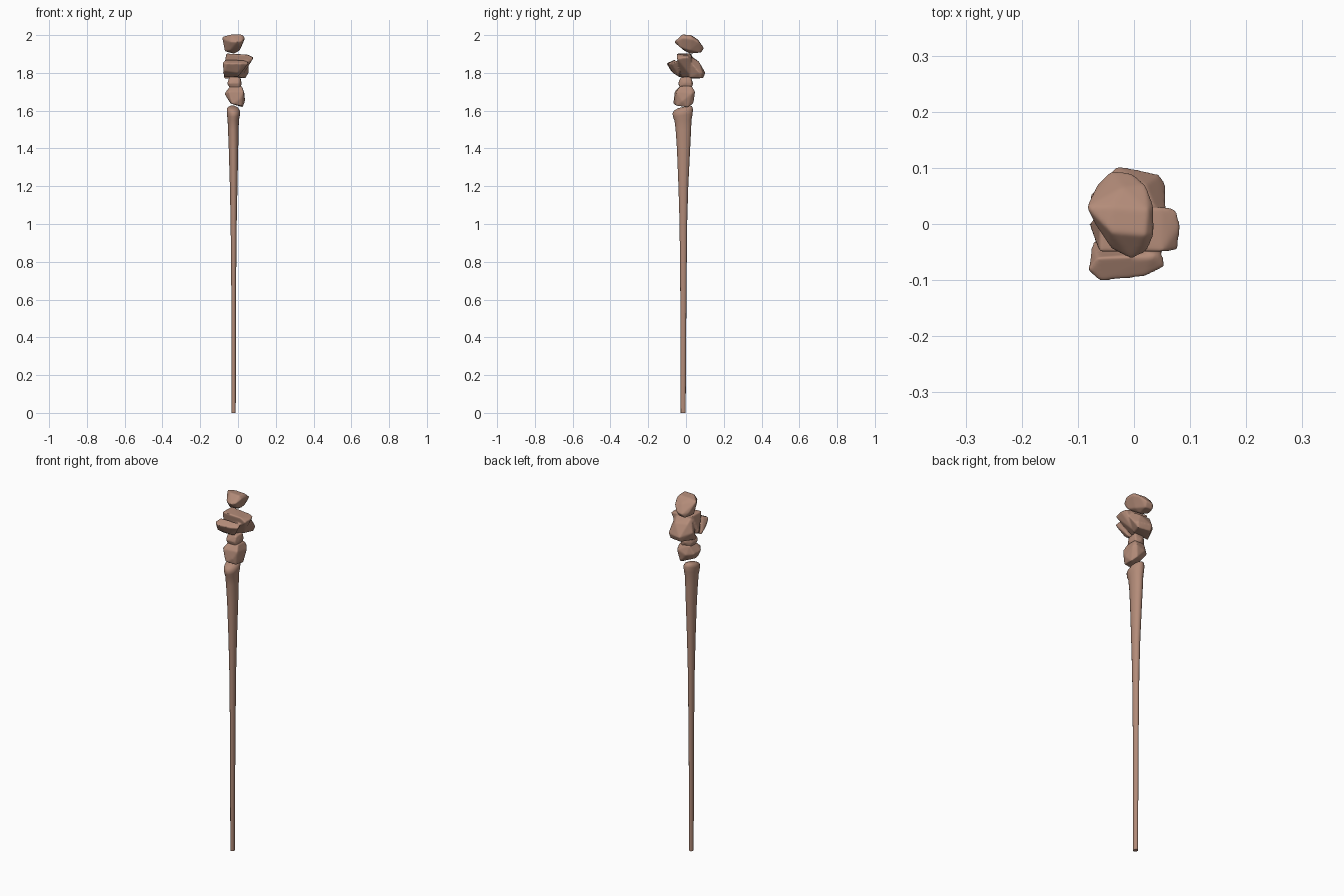
import bpy, bmesh, math

mat = bpy.data.materials.new("dry bone brown")
mat.diffuse_color = (0.45, 0.26, 0.19, 1)


def finish(name, bm):
    me = bpy.data.meshes.new(name)
    bm.to_mesh(me)
    bm.free()
    me.materials.append(mat)
    for p in me.polygons:
        p.use_smooth = True
    ob = bpy.data.objects.new(name, me)
    bpy.context.collection.objects.link(ob)
    return ob


def pebble(name, *lobes):
    """Rounded irregular bone: convex lobes fused and softened."""
    bm = bmesh.new()
    for pts in lobes:
        vs = [bm.verts.new(p) for p in pts]
        r = bmesh.ops.convex_hull(bm, input=vs)
        junk = [v for v in set(r["geom_interior"] + r["geom_unused"])
                if isinstance(v, bmesh.types.BMVert)]
        bmesh.ops.delete(bm, geom=junk, context='VERTS')
    bmesh.ops.recalc_face_normals(bm, faces=bm.faces)
    ob = finish(name, bm)
    m = ob.modifiers.new("fuse", 'REMESH')
    m.mode, m.voxel_size, m.use_smooth_shade = 'VOXEL', 0.004, True
    s = ob.modifiers.new("soften", 'SMOOTH')
    s.factor, s.iterations = 0.5, 8
    return ob


# long tapered shaft with a slanted knob: z, cx, cy, rx, ry, slope along y
rings = [(0, -.023, -.015, .011, .013, 0), (.6, -.023, -.014, .012, .016, 0),
         (1.0, -.023, -.014, .016, .020, 0), (1.2, -.023, -.014, .020, .026, 0),
         (1.4, -.024, -.013, .025, .035, 0), (1.5, -.025, -.014, .028, .041, 0),
         (1.55, -.025, -.016, .030, .045, .05), (1.575, -.024, -.017, .034, .052, .15),
         (1.597, -.024, -.017, .035, .054, .22), (1.612, -.028, -.016, .030, .048, .25),
         (1.62, -.03, -.013, .018, .030, .25)]
bm = bmesh.new()
N = 20
prev = None
for z, cx, cy, rx, ry, sl in rings:
    ring = []
    for i in range(N):
        a = 2 * math.pi * i / N
        dy = ry * math.sin(a)
        ring.append(bm.verts.new((cx + rx * math.cos(a), cy + dy, z + sl * dy)))
    if prev:
        for i in range(N):
            j = (i + 1) % N
            bm.faces.new((prev[i], prev[j], ring[j], ring[i]))
    else:
        bm.faces.new(ring[::-1])
    prev = ring
bm.faces.new(prev)
shaft = finish("long_bone", bm)
shaft.data.polygons[0].use_smooth = False

# lower small bone and the little neck above it
pebble("lower_bone",
       [(-.072, -.03, 1.69), (-.066, .02, 1.685), (-.05, -.06, 1.70), (.03, -.05, 1.70),
        (.037, -.02, 1.65), (.035, .03, 1.69), (.02, .048, 1.70), (-.03, .045, 1.68),
        (-.03, -.068, 1.635), (.02, -.05, 1.625), (.025, .01, 1.618), (.01, .038, 1.635),
        (-.04, -.03, 1.638), (-.04, .02, 1.65), (.01, -.06, 1.66), (-.04, -.03, 1.73),
        (.02, -.03, 1.73), (.02, .03, 1.73), (-.04, .03, 1.73)])
pebble("neck_bone",
       [(-.058, -.02, 1.745), (-.045, -.042, 1.745), (.008, -.04, 1.745), (.02, -.01, 1.745),
        (.016, .03, 1.748), (-.02, .038, 1.745), (-.052, .02, 1.745),
        (-.04, -.03, 1.715), (.01, -.03, 1.715), (.01, .03, 1.715), (-.04, .02, 1.715),
        (-.045, -.02, 1.78), (.01, -.03, 1.775), (.012, .025, 1.78), (-.04, .025, 1.78)])

# wide lobed bone: side wing, front lobe, back lobe
wing = [(-.062, -.05, 1.902), (.05, -.05, 1.897), (.05, .03, 1.892), (-.06, .03, 1.902),
        (.084, 0, 1.882), (.079, -.047, 1.875), (.074, .027, 1.885), (-.02, -.02, 1.775),
        (.02, .03, 1.78), (-.08, 0, 1.80), (-.06, -.03, 1.785), (.045, -.02, 1.83)]
front = [(-.082, -.083, 1.855), (-.06, -.103, 1.85), (.02, -.095, 1.85), (.057, -.077, 1.85),
         (.05, -.05, 1.86), (-.072, -.08, 1.81), (0, -.07, 1.80), (-.074, -.03, 1.775),
         (0, -.03, 1.777), (-.065, -.06, 1.87), (.03, -.06, 1.867)]
back = [(.057, .07, 1.80), (.045, .088, 1.80), (0, .098, 1.80), (-.03, .103, 1.80),
        (-.079, .05, 1.82), (.04, .08, 1.772), (-.03, .092, 1.772), (.057, .03, 1.85),
        (-.075, .015, 1.77), (.02, .02, 1.775), (-.05, .06, 1.865), (.02, .07, 1.858),
        (-.05, .02, 1.895), (.04, .02, 1.888)]
pebble("wide_bone", wing, front, back)

# tilted oval bone on top, pointed on its left side
pebble("top_bone",
       [(-.085, .03, 1.99), (-.07, .0, 1.975), (-.04, -.045, 1.965), (-.005, -.063, 1.963),
        (.022, -.05, 1.97), (.036, -.02, 1.985), (.036, .03, 1.98), (.022, .07, 1.962),
        (-.005, .092, 1.935), (-.04, .095, 1.93), (-.066, .07, 1.935),
        (.02, -.02, 2.003), (.025, .025, 1.999), (-.04, -.015, 2.003), (-.04, .03, 1.999),
        (-.02, .065, 1.975), (-.05, .08, 1.908), (-.07, .03, 1.915), (-.01, .075, 1.908),
        (-.02, .02, 1.902), (-.045, -.01, 1.918), (.015, -.03, 1.935), (.01, .02, 1.92)])
